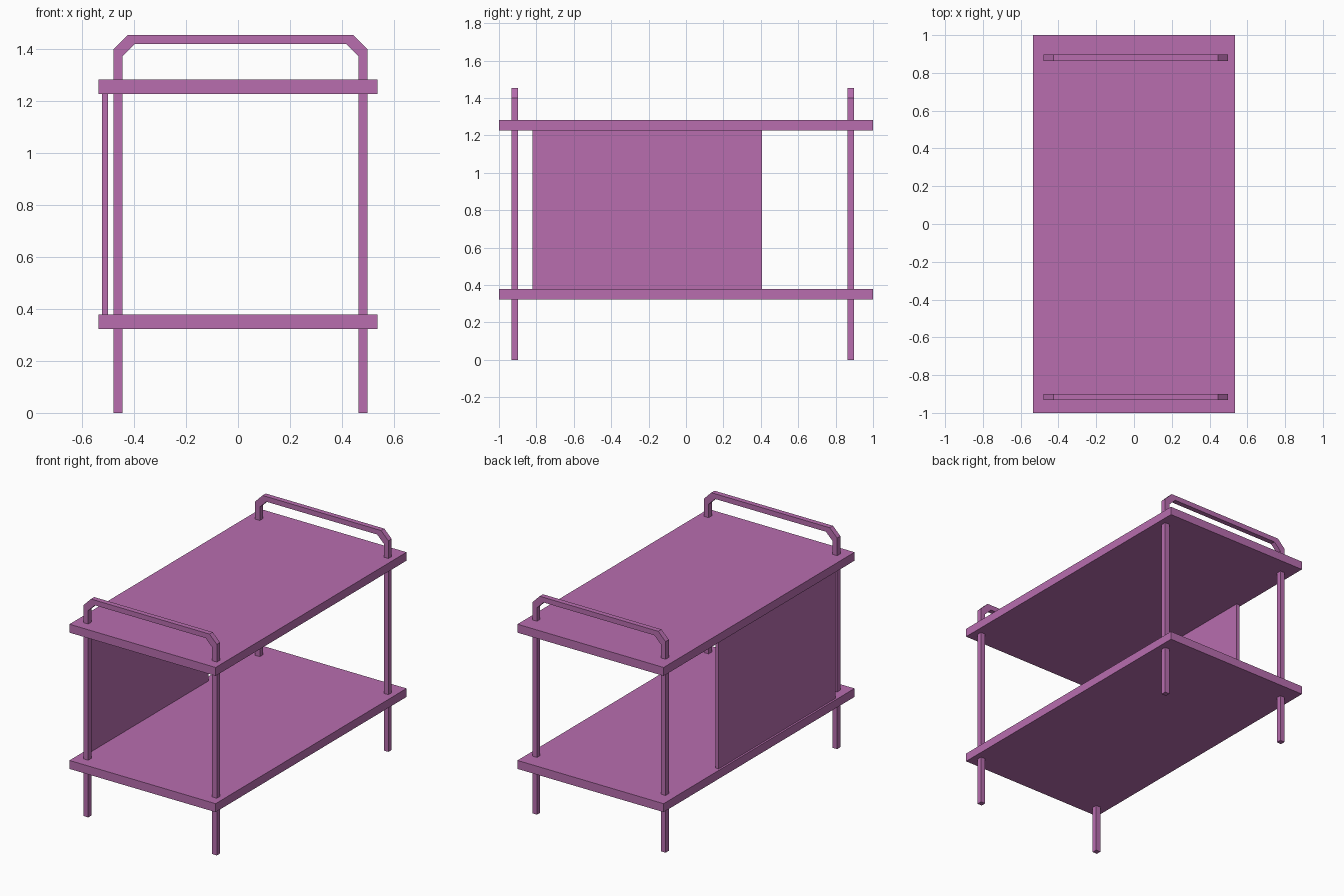
import bpy
import bmesh
from mathutils import Vector

cube = bpy.data.objects.get("Cube")
if cube:
    bpy.data.objects.remove(cube, do_unlink=True)

purple = bpy.data.materials.new("orchid_purple")
purple.use_nodes = True
COLOUR = (0.48, 0.155, 0.43, 1)
purple.diffuse_color = COLOUR
purple.node_tree.nodes["Principled BSDF"].inputs["Base Color"].default_value = COLOUR


def finish(name, bm):
    bmesh.ops.recalc_face_normals(bm, faces=bm.faces)
    mesh = bpy.data.meshes.new(name)
    bm.to_mesh(mesh)
    bm.free()
    mesh.materials.append(purple)
    obj = bpy.data.objects.new(name, mesh)
    bpy.context.collection.objects.link(obj)
    return obj


def box(name, low, high):
    low, high = Vector(low), Vector(high)
    bm = bmesh.new()
    bmesh.ops.create_cube(bm, size=1)
    bmesh.ops.scale(bm, vec=high - low, verts=bm.verts)
    bmesh.ops.translate(bm, vec=(low + high) / 2, verts=bm.verts)
    return finish(name, bm)


def leg_frame(name, y):
    """Square bar bent into two legs and a handle with chamfered corners."""
    left, right, top = -0.479, 0.498, 1.453
    bar, cut = 0.034, 0.054
    miter = bar * 0.414

    def outline(inset, corner):
        a, b, t = left + inset, right - inset, top - inset
        return [(a, 0), (a, t - corner), (a + corner, t),
                (b - corner, t), (b, t - corner), (b, 0)]

    outer = outline(0, cut)
    inner = outline(bar, cut + 2 * miter - bar)
    bm = bmesh.new()
    rings = [[bm.verts.new((x, y + dy, z)) for (x, z), dy in
              ((o, -bar / 2), (o, bar / 2), (i, bar / 2), (i, -bar / 2))]
             for o, i in zip(outer, inner)]
    for r, s in zip(rings, rings[1:]):
        for k in range(4):
            n = (k + 1) % 4
            bm.faces.new((r[k], r[n], s[n], s[k]))
    # Feet caps
    bm.faces.new(rings[0])
    bm.faces.new(rings[-1])
    return finish(name, bm)


# Shelves
for name, z0, z1 in (("lower_shelf", 0.323, 0.379), ("upper_shelf", 1.226, 1.282)):
    box(name, (-0.536, -1, z0), (0.536, 1, z1))

# Side panel between the shelves
box("side_panel", (-0.523, -0.82, 0.379), (-0.5, 0.406, 1.226))

# Leg and handle frames
leg_frame("front_leg_frame", -0.916)
leg_frame("back_leg_frame", 0.881)
